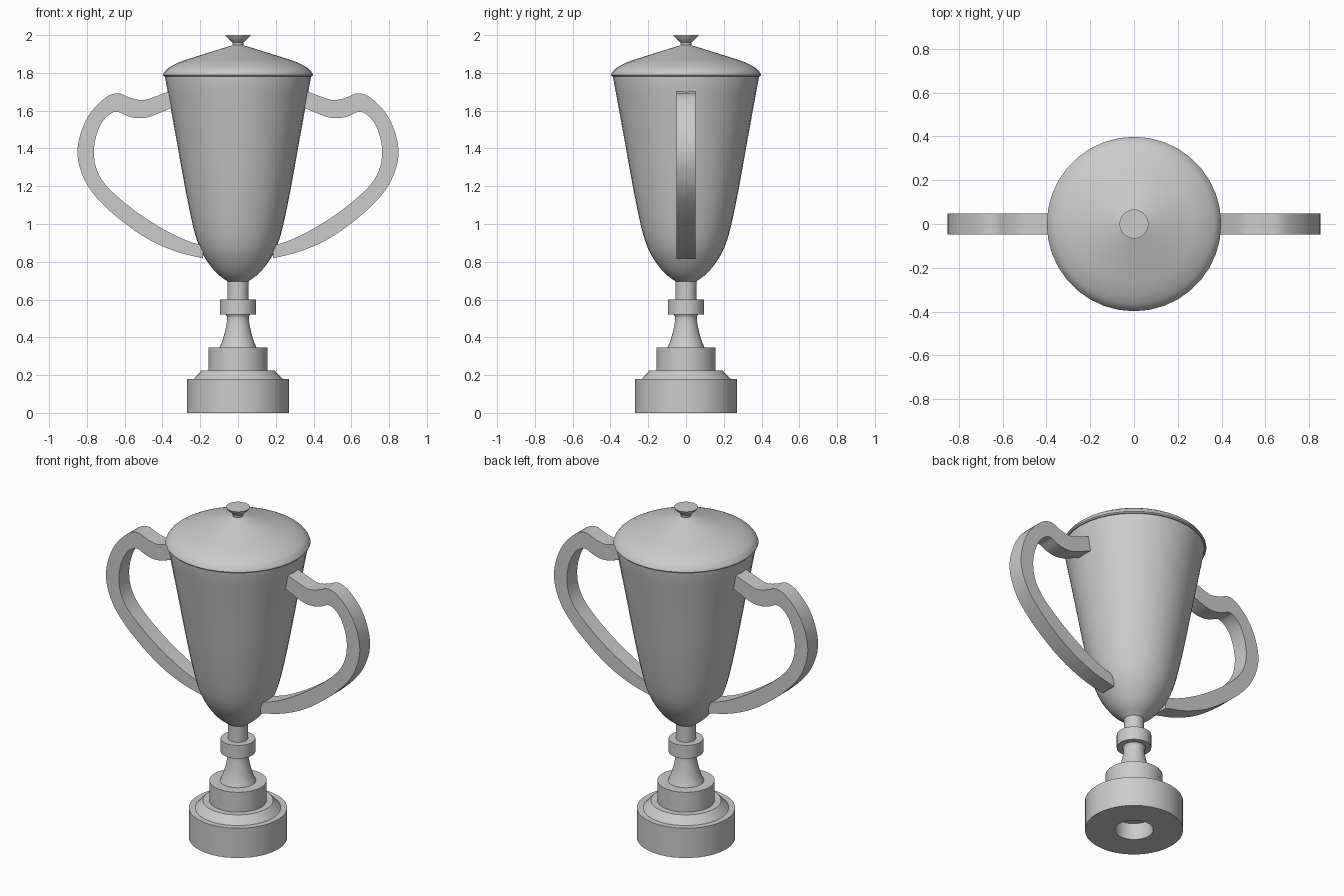
import bpy, bmesh, math
from mathutils import Vector

if "Cube" in bpy.data.objects:
    bpy.data.objects.remove(bpy.data.objects["Cube"])

SEGMENTS = 36


def finish(name, bm, angle=35):
    bmesh.ops.recalc_face_normals(bm, faces=bm.faces)
    mesh = bpy.data.meshes.new(name)
    bm.to_mesh(mesh)
    bm.free()
    obj = bpy.data.objects.new(name, mesh)
    bpy.context.collection.objects.link(obj)
    bpy.ops.object.select_all(action='DESELECT')
    obj.select_set(True)
    bpy.context.view_layer.objects.active = obj
    bpy.ops.object.shade_smooth_by_angle(angle=math.radians(angle))
    return obj


def smooth_path(points, steps=4):
    """Catmull-Rom curve through 2D points."""
    p = [Vector(q) for q in points]
    p = [2 * p[0] - p[1]] + p + [2 * p[-1] - p[-2]]
    out = []
    for a, b, c, d in zip(p, p[1:], p[2:], p[3:]):
        for i in range(steps):
            t = i / steps
            out.append(0.5 * (2 * b + (c - a) * t + (2 * a - 5 * b + 4 * c - d) * t * t
                              + (3 * b - a - 3 * c + d) * t ** 3))
    return [tuple(v) for v in out + [p[-2]]]


def lathe(name, profile):
    """Revolve an (r, z) profile that starts and ends on the axis."""
    bm = bmesh.new()
    verts = [bm.verts.new((r, 0, z)) for r, z in profile]
    edges = [bm.edges.new(e) for e in zip(verts, verts[1:])]
    bmesh.ops.spin(bm, geom=verts + edges, cent=(0, 0, 0), axis=(0, 0, 1),
                   angle=math.tau, steps=SEGMENTS)
    bmesh.ops.remove_doubles(bm, verts=bm.verts, dist=1e-4)
    return finish(name, bm)


# Stepped plinth with a recess underneath
lathe("base", [(0, 0.10), (0.105, 0.10), (0.105, 0), (0.27, 0), (0.27, 0.18), (0.235, 0.18)]
      + smooth_path([(0.228, 0.187), (0.21, 0.207), (0.193, 0.225)])
      + [(0.157, 0.225), (0.157, 0.345), (0, 0.345)])

# Flared stem, collar and neck
lathe("stem", [(0, 0.34)]
      + smooth_path([(0.098, 0.345), (0.082, 0.385), (0.067, 0.44), (0.057, 0.50), (0.064, 0.52)])
      + [(0.095, 0.52), (0.095, 0.60), (0.055, 0.60), (0.055, 0.71), (0, 0.71)])

# Hollow cup
lathe("cup", [(0, 0.695)]
      + smooth_path([(0.055, 0.695), (0.115, 0.742), (0.168, 0.81), (0.205, 0.88),
                     (0.236, 0.98), (0.278, 1.18), (0.331, 1.475), (0.386, 1.775)])
      + [(0.386, 1.785), (0.36, 1.785), (0.21, 1.0), (0.13, 0.82), (0, 0.75)])

# Lid and its knob
lathe("lid", [(0, 1.782), (0.392, 1.782), (0.398, 1.788)]
      + smooth_path([(0.395, 1.797), (0.37, 1.825), (0.31, 1.857), (0.22, 1.887),
                     (0.115, 1.92), (0.05, 1.94)])
      + [(0.025, 1.947), (0, 1.95)])
lathe("knob", [(0, 1.94), (0.027, 1.944), (0.03, 1.962), (0.064, 1.993), (0.066, 2.0), (0, 2.0)])

# Handles: band between an outer and inner curve
OUTER = [(0.34, 1.712), (0.46, 1.667), (0.515, 1.656), (0.575, 1.67), (0.635, 1.692), (0.70, 1.67),
         (0.78, 1.59), (0.83, 1.49), (0.85, 1.38), (0.83, 1.275), (0.77, 1.165),
         (0.645, 1.04), (0.485, 0.925), (0.33, 0.855), (0.185, 0.818)]
INNER = [(0.34, 1.62), (0.46, 1.57), (0.525, 1.56), (0.585, 1.571), (0.638, 1.594), (0.68, 1.58),
         (0.722, 1.535), (0.752, 1.46), (0.763, 1.376), (0.747, 1.285), (0.69, 1.195),
         (0.565, 1.085), (0.425, 0.99), (0.29, 0.92), (0.185, 0.885)]


def handle(name, side):
    bm = bmesh.new()
    rings = []
    for (ox, oz), (ix, iz) in zip(smooth_path(OUTER), smooth_path(INNER)):
        rings.append([bm.verts.new((side * x, y, z)) for x, y, z in
                      ((ox, -0.049, oz), (ox, 0.049, oz), (ix, 0.049, iz), (ix, -0.049, iz))])
    for a, b in zip(rings, rings[1:]):
        for i in range(4):
            j = (i + 1) % 4
            bm.faces.new((a[i], a[j], b[j], b[i]))
    bm.faces.new(rings[0])
    bm.faces.new(rings[-1])
    finish(name, bm)


handle("right_handle", 1)
handle("left_handle", -1)
